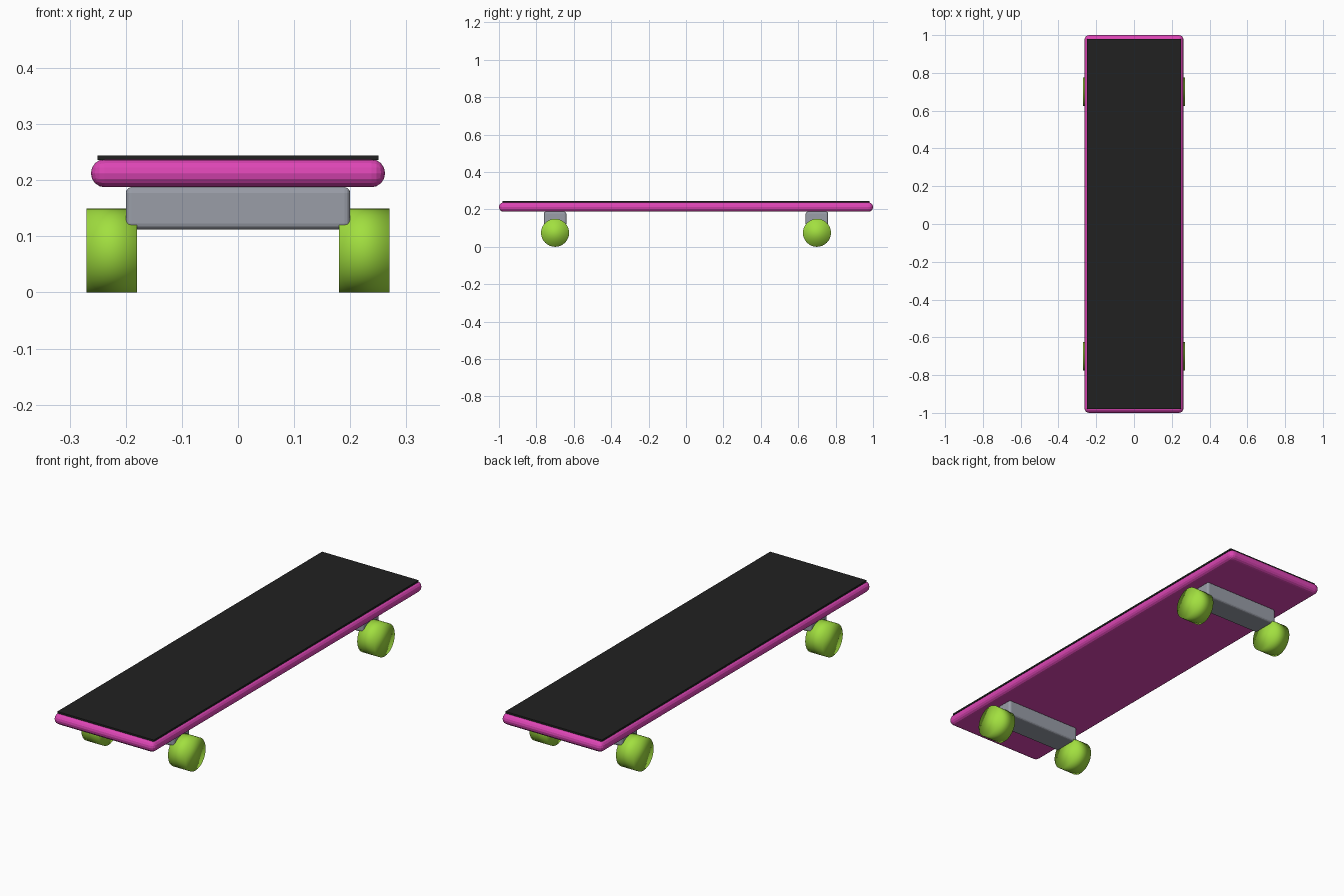
import bpy
import math

cube = bpy.data.objects.get("Cube")
if cube:
    bpy.data.objects.remove(cube, do_unlink=True)


def material(name, color):
    mat = bpy.data.materials.new(name)
    mat.use_nodes = True
    mat.diffuse_color = (*color, 1)
    mat.node_tree.nodes["Principled BSDF"].inputs["Base Color"].default_value = (*color, 1)
    return mat


def box(name, location, size, mat, bevel=0, segments=1):
    bpy.ops.mesh.primitive_cube_add(size=1, location=location)
    obj = bpy.context.object
    obj.name = name
    obj.scale = size
    bpy.ops.object.transform_apply(location=False, rotation=False, scale=True)
    obj.data.materials.append(mat)
    if bevel:
        mod = obj.modifiers.new("rounded_edges", "BEVEL")
        mod.width = bevel
        mod.segments = segments
    return obj


def wheel(name, location, mat):
    bpy.ops.mesh.primitive_cylinder_add(vertices=32, radius=0.075, depth=0.09,
                                        location=location,
                                        rotation=(0, math.pi / 2, 0))
    obj = bpy.context.object
    obj.name = name
    obj.data.materials.append(mat)
    # Soft shading runs right across the rim
    bpy.ops.object.shade_smooth()


pink = material("deck_pink", (0.72, 0.06, 0.46))
black = material("grip_black", (0.015, 0.015, 0.015))
grey = material("truck_grey", (0.32, 0.34, 0.39))
green = material("wheel_green", (0.36, 0.74, 0.05))

# Deck with rounded rim, and the grip sheet on top
box("deck", (0, 0, 0.2125), (0.524, 2, 0.05), pink, 0.0245, 4)
box("grip_sheet", (0, 0, 0.2405), (0.5, 1.96, 0.008), black)

# Trucks and wheels at both ends
for end, y in (("front", -0.7), ("back", 0.7)):
    box(end + "_truck", (0, y, 0.15), (0.4, 0.12, 0.075), grey, 0.01, 3)
    for side, x in (("right", -0.225), ("left", 0.225)):
        wheel(f"{end}_{side}_wheel", (x, y, 0.075), green)
